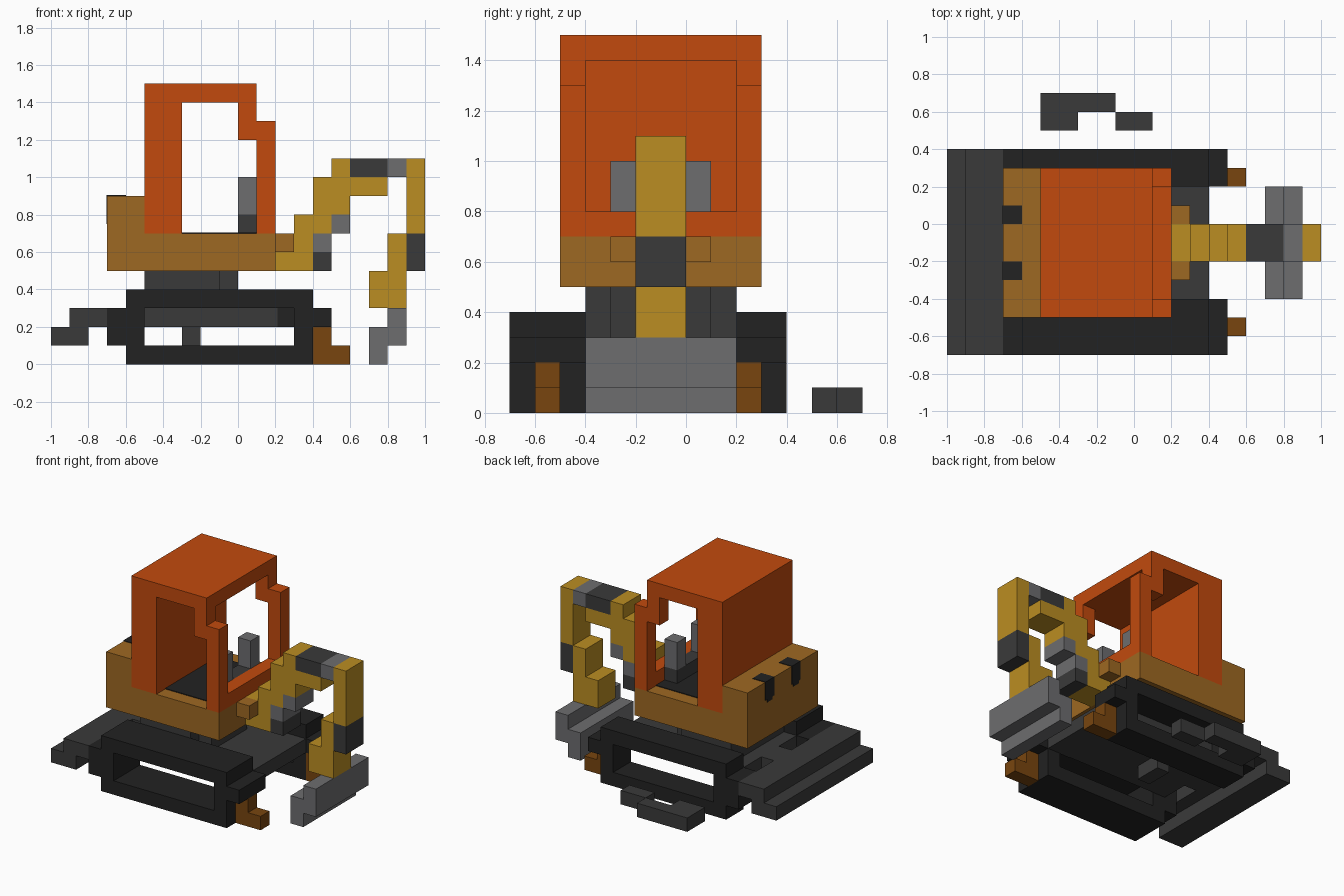
import bpy, bmesh

cube = bpy.data.objects.get("Cube")
if cube:
    bpy.data.objects.remove(cube, do_unlink=True)


def material(name, hex_code):
    def lin(i):
        c = int(hex_code[i:i + 2], 16) / 255
        return c / 12.92 if c <= 0.04045 else ((c + 0.055) / 1.055) ** 2.4
    col = (lin(0), lin(2), lin(4), 1)
    m = bpy.data.materials.new(name)
    m.use_nodes = True
    m.diffuse_color = col
    bsdf = next(n for n in m.node_tree.nodes if n.type == 'BSDF_PRINCIPLED')
    bsdf.inputs["Base Color"].default_value = col
    bsdf.inputs["Roughness"].default_value = 0.8
    return m


ORANGE = material("orange", "C24A0D")
OCHRE = material("ochre", "9E6822")
GOLD = material("gold", "BB8D22")
BROWN = material("brown", "78450F")
BLACK = material("black", "222222")
CHARCOAL = material("charcoal", "3A3A3A")
GREY = material("grey", "6D6D6F")


def finish(name, bm, mat):
    bmesh.ops.recalc_face_normals(bm, faces=bm.faces)
    me = bpy.data.meshes.new(name)
    bm.to_mesh(me)
    bm.free()
    me.materials.append(mat)
    ob = bpy.data.objects.new(name, me)
    bpy.context.collection.objects.link(ob)
    return ob


def boxes(name, mat, *extents):
    """Blocks given as (x0, x1, y0, y1, z0, z1), joined in one object."""
    bm = bmesh.new()
    for x0, x1, y0, y1, z0, z1 in extents:
        vs = bmesh.ops.create_cube(bm, size=1)["verts"]
        for v in vs:
            v.co = (x1 if v.co.x > 0 else x0,
                    y1 if v.co.y > 0 else y0,
                    z1 if v.co.z > 0 else z0)
    return finish(name, bm, mat)


def prism(name, mat, profile, lo, hi, axis="y"):
    """Outline in x-z run along y, or outline in x-y run along z."""
    bm = bmesh.new()
    place = (lambda a, b, t: (a, t, b)) if axis == "y" else (lambda a, b, t: (a, b, t))
    face = bm.faces.new([bm.verts.new(place(a, b, lo)) for a, b in profile])
    out = bmesh.ops.extrude_face_region(bm, geom=[face])["geom"]
    shift = place(0, 0, hi - lo)
    bmesh.ops.translate(bm, vec=shift, verts=[g for g in out if isinstance(g, bmesh.types.BMVert)])
    return finish(name, bm, mat)


# Tracks: open frames with end bumps, and brown feet in front
for side, y0, y1, foot in (("right", -0.7, -0.4, -0.6), ("left", 0.2, 0.4, 0.2)):
    boxes(side + "_track", BLACK,
          (-0.6, 0.4, y0, y1, 0, 0.1), (-0.6, 0.4, y0, y1, 0.3, 0.4),
          (-0.6, -0.5, y0, y1, 0.1, 0.3), (0.3, 0.4, y0, y1, 0.1, 0.3),
          (-0.7, -0.6, y0, y1, 0.1, 0.3), (0.4, 0.5, y0, y1, 0.2, 0.3))
    prism(side + "_foot", BROWN,
          [(0.4, 0), (0.6, 0), (0.6, 0.1), (0.5, 0.1), (0.5, 0.2), (0.4, 0.2)],
          foot, foot + 0.1)

# Chassis deck with two rear notches, and a post below
prism("deck", CHARCOAL,
      [(-0.6, -0.4), (0.4, -0.4), (0.4, 0.2), (-0.6, 0.2), (-0.6, 0),
       (-0.7, 0), (-0.7, -0.2), (-0.6, -0.2)], 0.2, 0.3, "z")
boxes("deck_side_patch", BLACK, (0.21, 0.3, -0.405, -0.4, 0.2, 0.3))
boxes("deck_post", CHARCOAL, (-0.3, -0.2, -0.2, 0, 0.1, 0.2))

# Rear blade
prism("rear_blade", CHARCOAL,
      [(-1, 0.1), (-0.8, 0.1), (-0.8, 0.2), (-0.7, 0.2), (-0.7, 0.3),
       (-0.9, 0.3), (-0.9, 0.2), (-1, 0.2)], -0.7, 0.4)

# Loose plate lying beside the machine
boxes("loose_plate", CHARCOAL, (-0.5, -0.1, 0.6, 0.7, 0, 0.1),
      (-0.5, -0.3, 0.5, 0.6, 0, 0.1), (-0.1, 0.1, 0.5, 0.6, 0, 0.1))

# Turntable
prism("turntable", CHARCOAL,
      [(-0.5, -0.4), (-0.1, -0.4), (-0.1, -0.3), (0, -0.3), (0, 0.1),
       (-0.1, 0.1), (-0.1, 0.2), (-0.5, 0.2)], 0.3, 0.5, "z")

# Body with raised engine block, arm lugs and dark latches
prism("body", OCHRE,
      [(-0.7, 0.5), (0.2, 0.5), (0.2, 0.7), (-0.5, 0.7), (-0.5, 0.9), (-0.7, 0.9)],
      -0.5, 0.3)
boxes("arm_lugs", OCHRE, *[(0.2, 0.3, y, y + 0.1, 0.6, 0.7) for y in (-0.3, 0)])
for side, y in (("right", -0.3), ("left", 0)):
    boxes(side + "_latch", BLACK, (-0.7, -0.6, y, y + 0.1, 0.9, 0.904),
          (-0.704, -0.7, y, y + 0.1, 0.77, 0.904),
          (-0.704, -0.7, y + 0.02, y + 0.08, 0.75, 0.77))

# Cab: solid back, roof, stepped front posts and sill
boxes("cab_back", ORANGE, (-0.5, -0.3, -0.5, 0.3, 0.7, 1.5))
boxes("cab_roof", ORANGE, (-0.3, 0.1, -0.5, 0.3, 1.4, 1.5))
for side, y in (("right", -0.5), ("left", 0.2)):
    prism(side + "_cab_post", ORANGE,
          [(0.1, 0.7), (0.2, 0.7), (0.2, 1.3), (0.1, 1.3), (0.1, 1.4),
           (0, 1.4), (0, 1.2), (0.1, 1.2)], y, y + 0.1)
boxes("cab_sill", ORANGE, (0.1, 0.2, -0.4, 0.2, 0.7, 0.8))

# Cab interior
boxes("cab_floor", BLACK, (-0.3, 0.1, -0.4, 0.2, 0.7, 0.705))
boxes("control_base", CHARCOAL, (0, 0.1, -0.3, 0.1, 0.7, 0.8))
boxes("control_levers", GREY, *[(0, 0.1, y, y + 0.1, 0.8, 1.0) for y in (-0.3, 0)])

# Arm: stepped boom, hydraulic rods, stick and bucket
A0, A1 = -0.2, 0.0
prism("boom", GOLD,
      [(0.2, 0.5), (0.4, 0.5), (0.4, 0.7), (0.5, 0.7), (0.5, 0.8), (0.6, 0.8),
       (0.6, 0.9), (0.8, 0.9), (0.8, 1.0), (0.6, 1.0), (0.6, 1.1), (0.5, 1.1),
       (0.5, 1.0), (0.4, 1.0), (0.4, 0.8), (0.3, 0.8), (0.3, 0.7), (0.2, 0.7)], A0, A1)
boxes("boom_cylinder", CHARCOAL, (0.4, 0.5, A0, A1, 0.5, 0.6))
boxes("boom_rod", GREY, (0.4, 0.5, A0, A1, 0.6, 0.7), (0.5, 0.6, A0, A1, 0.7, 0.8))
boxes("stick_cylinder", CHARCOAL, (0.6, 0.8, A0, A1, 1.0, 1.1))
boxes("stick_rod", GREY, (0.8, 0.9, A0, A1, 1.0, 1.1))
boxes("stick_upper", GOLD, (0.9, 1.0, A0, A1, 0.7, 1.1))
boxes("stick_joint", CHARCOAL, (0.9, 1.0, A0, A1, 0.5, 0.7))
prism("stick_lower", GOLD,
      [(0.7, 0.3), (0.9, 0.3), (0.9, 0.7), (0.8, 0.7), (0.8, 0.5), (0.7, 0.5)], A0, A1)
prism("bucket", GREY,
      [(0.7, 0), (0.8, 0), (0.8, 0.1), (0.9, 0.1), (0.9, 0.3), (0.8, 0.3),
       (0.8, 0.2), (0.7, 0.2)], -0.4, 0.2)
